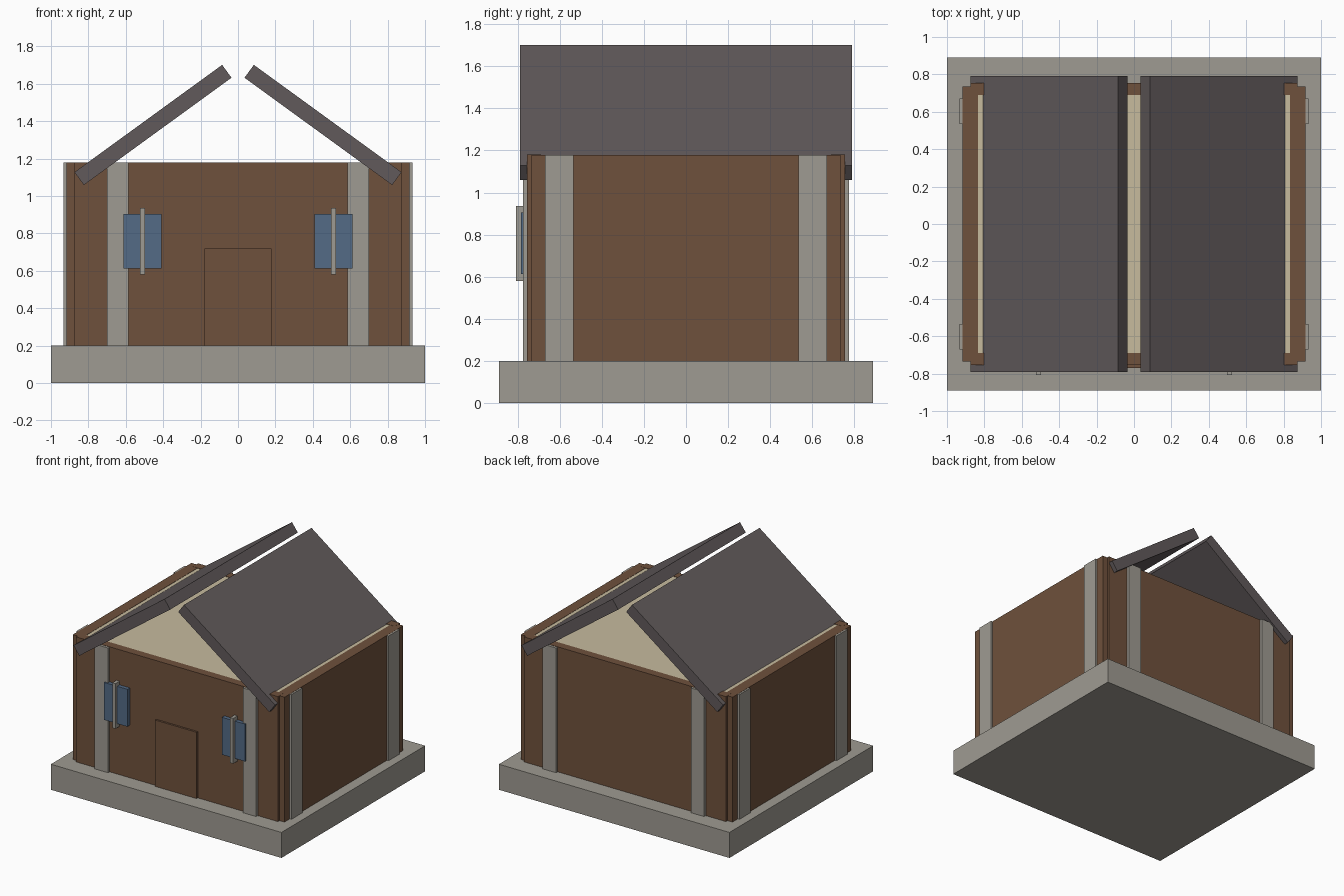
import bpy
from math import radians

cube = bpy.data.objects.get("Cube")
if cube:
    bpy.data.objects.remove(cube, do_unlink=True)


def material(name, *rgb):
    # sRGB bytes to linear
    col = [((c / 255 + 0.055) / 1.055) ** 2.4 for c in rgb] + [1.0]
    m = bpy.data.materials.new(name)
    m.use_nodes = True
    m.diffuse_color = col
    m.node_tree.nodes["Principled BSDF"].inputs["Base Color"].default_value = col
    return m


STONE = material("stone grey", 159, 155, 146)
WOOD = material("brown timber", 111, 81, 60)
PLASTER = material("cream plaster", 199, 187, 158)
SLATE = material("dark slate", 97, 90, 91)
GLASS = material("blue glass", 84, 107, 134)


def box(name, mat, x, y, z, tilt=0):
    """Box from (low, high) ranges, optionally tilted about its y axis."""
    ranges = (x, y, z)
    bpy.ops.mesh.primitive_cube_add(size=1, location=[(a + b) / 2 for a, b in ranges])
    ob = bpy.context.object
    ob.name = name
    ob.scale = [b - a for a, b in ranges]
    ob.rotation_euler.y = radians(tilt)
    ob.data.materials.append(mat)
    return ob


def span(s, a, b):
    """Range a..b placed on side s (+1 or -1)."""
    return (a, b) if s > 0 else (-b, -a)


FLOOR, TOP = 0.2, 1.18

# Plinth and filled interior
box("plinth", STONE, (-1, 1), (-0.89, 0.89), (0, FLOOR))
box("interior_core", PLASTER, (-0.85, 0.85), (-0.71, 0.71), (FLOOR, TOP - 0.003))

for s, end, side in ((-1, "front", "right"), (1, "back", "left")):
    # Walls
    box(end + "_wall", WOOD, (-0.875, 0.875), span(s, 0.69, 0.755), (FLOOR, TOP))
    box(side + "_wall", WOOD, span(s, 0.835, 0.918), (-0.735, 0.735), (FLOOR, TOP - 0.001))
    # Stone pilasters, two on each wall
    for t in (-1, 1):
        box(end + "_pilaster", STONE, span(t, 0.585, 0.70), span(s, 0.70, 0.775), (FLOOR, TOP - 0.002))
        box(side + "_pilaster", STONE, span(s, 0.85, 0.932), span(t, 0.535, 0.67), (FLOOR, TOP - 0.002))
    # Roof slab
    box(side + "_roof", SLATE, (s * 0.4545 - 0.488, s * 0.4545 + 0.488),
        (-0.79, 0.79), (1.3375, 1.4225), tilt=s * 36)
    # Front window with an upright bar
    box(side + "_window", GLASS, span(s, 0.41, 0.612), (-0.785, -0.72), (0.612, 0.905))
    box(side + "_window_bar", STONE, span(s, 0.498, 0.524), (-0.808, -0.73), (0.58, 0.935))

# Door
box("door", WOOD, (-0.18, 0.18), (-0.77, -0.72), (FLOOR, 0.72))
